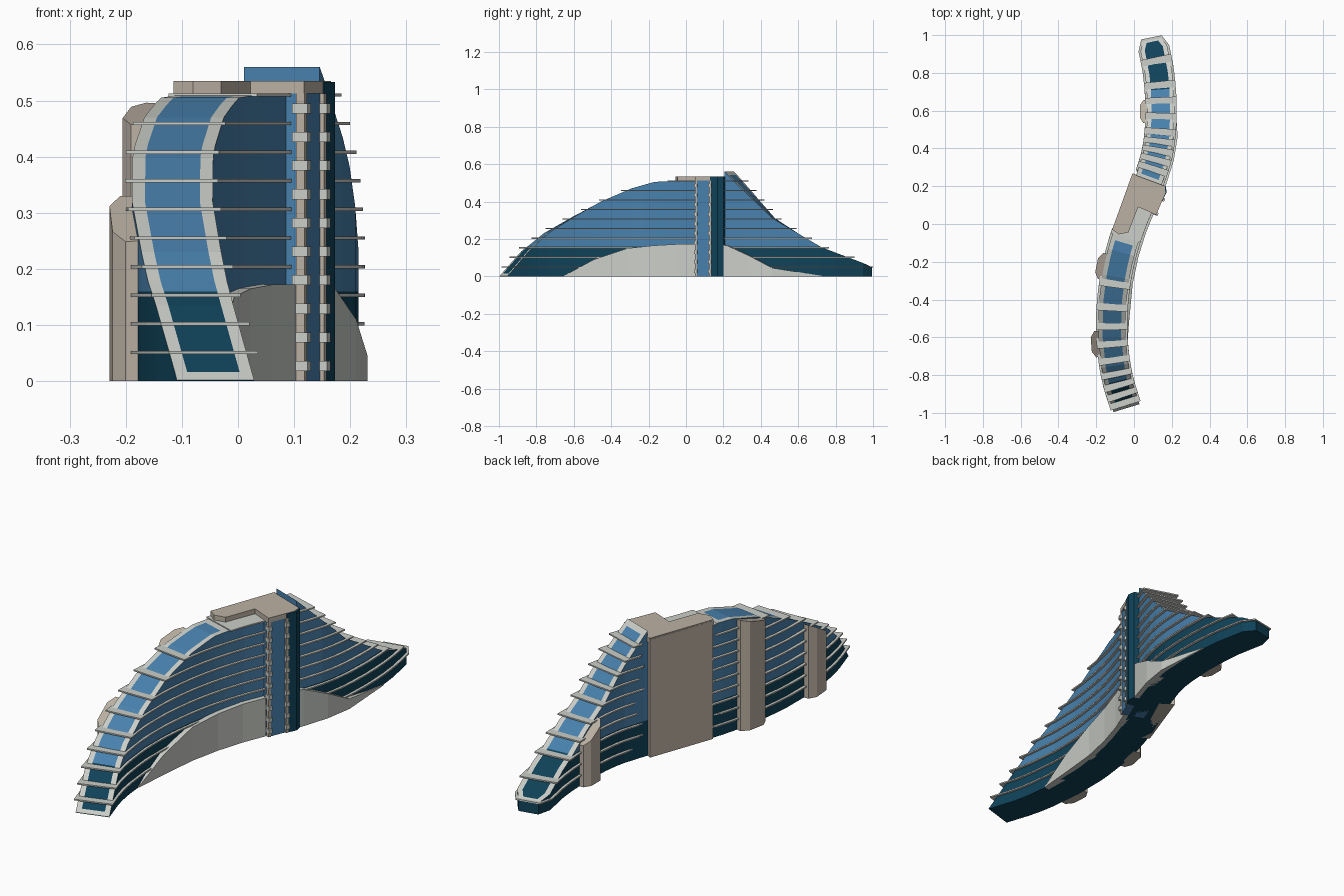
import bpy, bmesh, math
from mathutils import Vector

if "Cube" in bpy.data.objects:
    bpy.data.objects.remove(bpy.data.objects["Cube"])


def material(name, rgb):
    m = bpy.data.materials.new(name)
    m.diffuse_color = (*rgb, 1)
    m.use_nodes = True
    m.node_tree.nodes["Principled BSDF"].inputs["Base Color"].default_value = m.diffuse_color
    return m


GLASS = material("blue glass", (0.065, 0.22, 0.42))
DARK = material("dark glass", (0.005, 0.055, 0.10))
GREY = material("light grey", (0.60, 0.62, 0.58))
BEIGE = material("beige cladding", (0.50, 0.44, 0.37))

# Centre line of the S-shaped plan (y, x) and roof heights (y, z)
PATH = [(-.975, -.04), (-.81, -.09), (-.6, -.117), (-.4, -.112), (-.2, -.08), (0, -.02),
        (.232, .078), (.4, .128), (.6, .143), (.8, .13), (.985, .093)]
SOUTH = [(-.975, .002), (-.86, .135), (-.75, .23), (-.6, .32), (-.45, .40),
         (-.28, .47), (-.15, .505), (0, .512), (.232, .512)]
NORTH = [(.232, .56), (.35, .435), (.47, .31), (.72, .155), (.985, .05)]


def lerp(table, y):
    for (a, u), (b, v) in zip(table, table[1:]):
        if y <= b:
            return u + (v - u) * (y - a) / (b - a)
    return table[-1][1]


def centre(y):
    """Smooth cubic through PATH."""
    n = len(PATH)

    def slope(i):
        a, b = PATH[max(i - 1, 0)], PATH[min(i + 1, n - 1)]
        return (b[1] - a[1]) / (b[0] - a[0])
    i = 0
    while i < n - 2 and y > PATH[i + 1][0]:
        i += 1
    (y0, x0), (y1, x1) = PATH[i], PATH[i + 1]
    h = y1 - y0
    t = (y - y0) / h
    return ((2*t**3 - 3*t*t + 1) * x0 + (t**3 - 2*t*t + t) * h * slope(i)
            + (3*t*t - 2*t**3) * x1 + (t**3 - t*t) * h * slope(i + 1))


def at(y, off, z):
    """Point at a sideways offset from the centre line."""
    d = (centre(y + .01) - centre(y - .01)) / .02
    s = math.hypot(d, 1)
    return Vector((centre(y) + off / s, y - off * d / s, z))


def half_width(y):
    return .072 if y < .93 else .072 - .028 * min(1, (y - .93) / .055)


def finish(name, bm, mats):
    bmesh.ops.recalc_face_normals(bm, faces=bm.faces[:])
    me = bpy.data.meshes.new(name)
    bm.to_mesh(me)
    bm.free()
    for m in mats:
        me.materials.append(m)
    ob = bpy.data.objects.new(name, me)
    bpy.context.collection.objects.link(ob)
    return ob


def loft(bm, sections, pick=lambda i, j: 0):
    """Skin a row of closed sections, capping both ends."""
    rows = [[bm.verts.new(p) for p in s] for s in sections]
    n = len(rows[0])
    for i, (a, b) in enumerate(zip(rows, rows[1:])):
        for j in range(n):
            k = (j + 1) % n
            bm.faces.new((a[j], a[k], b[k], b[j])).material_index = pick(i, j)
    bm.faces.new(rows[0])
    bm.faces.new(rows[-1])


def prism(name, pts, z0, z1, mat):
    """Vertical prism; z1 may be a function of y for a sloping top."""
    bm = bmesh.new()
    top = z1 if callable(z1) else (lambda y: z1)
    loft(bm, [[(x, y, z0) for x, y in pts], [(x, y, top(y)) for x, y in pts]])
    return finish(name, bm, [mat])


def wing(name, table, extra, inset_range):
    """Glass wing with a grey-rimmed roof holding a glass strip."""
    a, b = table[0][0], table[-1][0]
    ys = sorted({a, b, *extra, *[y for y, _ in table], *[y for y, _ in PATH if a < y < b]})
    secs = []
    for y in ys:
        w, z = half_width(y), lerp(table, y)
        secs.append([at(y, -w, 0), at(y, -w, z), at(y, .023 - w, z),
                     at(y, w - .023, z), at(y, w, z), at(y, w, 0)])

    def pick(i, j):
        if j not in (1, 2, 3):
            return 0
        mid = (ys[i] + ys[i + 1]) / 2
        return 0 if j == 2 and inset_range[0] < mid < inset_range[1] else 2
    bm = bmesh.new()
    loft(bm, secs, pick)
    bmesh.ops.bisect_plane(bm, geom=bm.verts[:] + bm.edges[:] + bm.faces[:],
                           plane_co=(0, 0, .16), plane_no=(0, 0, 1))
    for f in bm.faces:
        if f.material_index == 0 and f.calc_center_median().z < .16:
            f.material_index = 1
    finish(name, bm, [GLASS, DARK, GREY])


wing("south_wing", SOUTH, [-.963, -.1], (-.963, -.1))
wing("north_wing", NORTH, [.25, .93, .965], (.25, .965))

# Floor slabs projecting past the walls and roof
for k in range(1, 11):
    z = .051 * k
    y0 = lerp([(h, y) for y, h in SOUTH[:-1]], z) - .03
    y1 = min(lerp([(h, y) for y, h in NORTH[::-1]], z) + .03, .988)
    ys = sorted({y0, y1, *[y0 + (y1 - y0) * i / 24 for i in range(25)]})
    if y1 > .93:
        ys = sorted({*ys, .93})
    secs = []
    for y in ys:
        r = half_width(y) + .011
        left = r - .03 if -.05 < y < .26 else r
        secs.append([at(y, -left, z - .003), at(y, -left, z + .003),
                     at(y, r, z + .003), at(y, r, z - .003)])
    bm = bmesh.new()
    loft(bm, secs)
    finish(f"floor_slab_{k}", bm, [GREY])

# Podium screens swelling out along the right-hand side
PODIUM = {"south_podium": [(-.66, .003), (-.49, .09), (-.3, .15), (-.15, .165), (-.02, .172), (.09, .172)],
          "north_podium": [(.19, .172), (.25, .165), (.36, .11), (.47, .045), (.72, .003)]}
for name, prof in PODIUM.items():
    secs = []
    for y, z in prof:
        out = .072 + (.004 if z < .01 else .022)
        secs.append([at(y, .05, 0), at(y, .05, z), at(y, out, z), at(y, out, 0)])
    bm = bmesh.new()
    loft(bm, secs)
    finish(name, bm, [GREY])

# Stair towers on the left-hand side, tops following the roof
for k, (y, table) in enumerate([(-.63, SOUTH), (-.24, SOUTH), (.595, NORTH)], 1):
    outline = [(-.065, -.05), (-.04, -.062), (.0, -.065), (.04, -.062), (.065, -.05)]
    plan = []
    for t, o in [(-.065, -.06), (-.065, -.092), (-.035, -.112), (.035, -.112), (.065, -.092), (.065, -.06)]:
        p = at(y + t, o, 0)
        plan.append((p.x, p.y))
    prism(f"stair_tower_{k}", plan, 0, lambda v, t=table: lerp(t, v) - .008, BEIGE)

# Central core: rear wall, roof cap, glazed shaft and dark fin
prism("core_wall", [(-.115, -.028), (-.08, -.052), (.05, .23), (-.008, .268)], 0, .53, BEIGE)
prism("core_cap", [(-.115, -.03), (-.08, -.055), (-.03, -.045), (.022, .09), (.118, .048),
                   (.166, .165), (.163, .2), (-.006, .268)], .513, .535, BEIGE)
prism("core_shaft", [(.02, .09), (.116, .052), (.15, .135), (.05, .17)], 0, .513, GLASS)
prism("core_fin", [(.05, .165), (.153, .128), (.173, .168), (.168, .2), (.08, .234)], 0, .533, DARK)


def box(name, x, y, w, d, z0, z1, mat):
    c, s = math.cos(math.radians(-22)), math.sin(math.radians(-22))
    pts = [(x + a * w * c - b * d * s, y + a * w * s + b * d * c)
           for a, b in ((-.5, -.5), (.5, -.5), (.5, .5), (-.5, .5))]
    prism(name, pts, z0, z1, mat)


# Shaft corner rails with repeated clips
for side, (x, y) in {"front": (.113, .056), "back": (.148, .131)}.items():
    box(f"{side}_rail", x, y, .016, .012, 0, .513, BEIGE)
    for k in range(10):
        z = .018 + .051 * k
        box(f"{side}_rail_clip_{k + 1}", x, y, .03, .017, z, z + .018, GREY)
